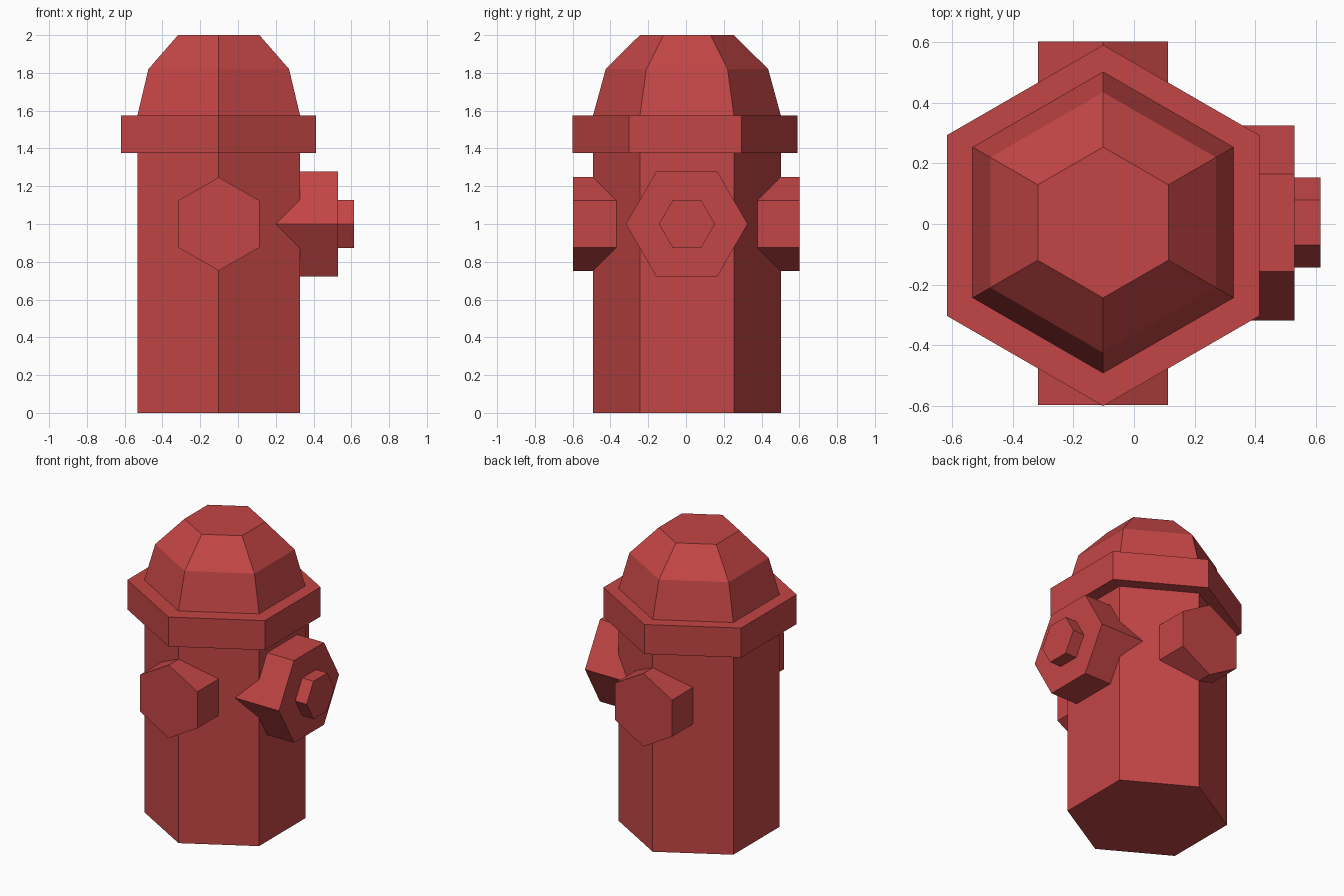
import bpy
import bmesh
from math import sin, cos, pi
from mathutils import Matrix, Vector

if "Cube" in bpy.data.objects:
    bpy.data.objects.remove(bpy.data.objects["Cube"])

red = bpy.data.materials.new("hydrant red")
red.use_nodes = True
colour = (0.55, 0.06, 0.06, 1)
red.diffuse_color = colour
red.node_tree.nodes["Principled BSDF"].inputs["Base Color"].default_value = colour

UPRIGHT = Matrix.Identity(4)
ALONG_Y = Matrix.Rotation(-pi / 2, 4, 'X')
ALONG_X = Matrix.Rotation(pi / 2, 4, 'Y')


def hex_part(name, profile, centre, turn=UPRIGHT):
    """Closed six-sided solid from (radius, distance along axis) rings."""
    bm = bmesh.new()
    rings = []
    for radius, along in profile:
        ring = []
        for i in range(6):
            a = pi / 2 + i * pi / 3
            p = turn @ Vector((radius * cos(a), radius * sin(a), along))
            ring.append(bm.verts.new(p + Vector(centre)))
        rings.append(ring)
    bm.faces.new(rings[0])
    bm.faces.new(rings[-1])
    for low, high in zip(rings, rings[1:]):
        for i in range(6):
            j = (i + 1) % 6
            bm.faces.new((low[i], low[j], high[j], high[i]))
    bmesh.ops.recalc_face_normals(bm, faces=bm.faces)
    mesh = bpy.data.meshes.new(name)
    bm.to_mesh(mesh)
    bm.free()
    mesh.materials.append(red)
    obj = bpy.data.objects.new(name, mesh)
    bpy.context.collection.objects.link(obj)
    return obj


# Upright barrel, collar and domed cap
AX = -0.102
hex_part("barrel", [(0.497, 0), (0.497, 1.45)], (AX, 0.005, 0))
hex_part("collar", [(0.596, 1.375), (0.596, 1.575)], (AX, -0.005, 0))
hex_part("dome", [(0.497, 1.5), (0.497, 1.575), (0.43, 1.82), (0.249, 2.0)],
         (AX, 0.005, 0))

# Front and back outlets
for name, start, end in (("front_outlet", -0.597, -0.2), ("back_outlet", 0.2, 0.602)):
    hex_part(name, [(0.248, start), (0.248, end)], (AX, 0, 1), ALONG_Y)

# Large side outlet with its nut
hex_part("side_outlet", [(0.322, 0.05), (0.322, 0.53)], (0, 0.004, 1), ALONG_X)
hex_part("side_nut", [(0.148, 0.45), (0.148, 0.615)], (0, 0.005, 1), ALONG_X)
